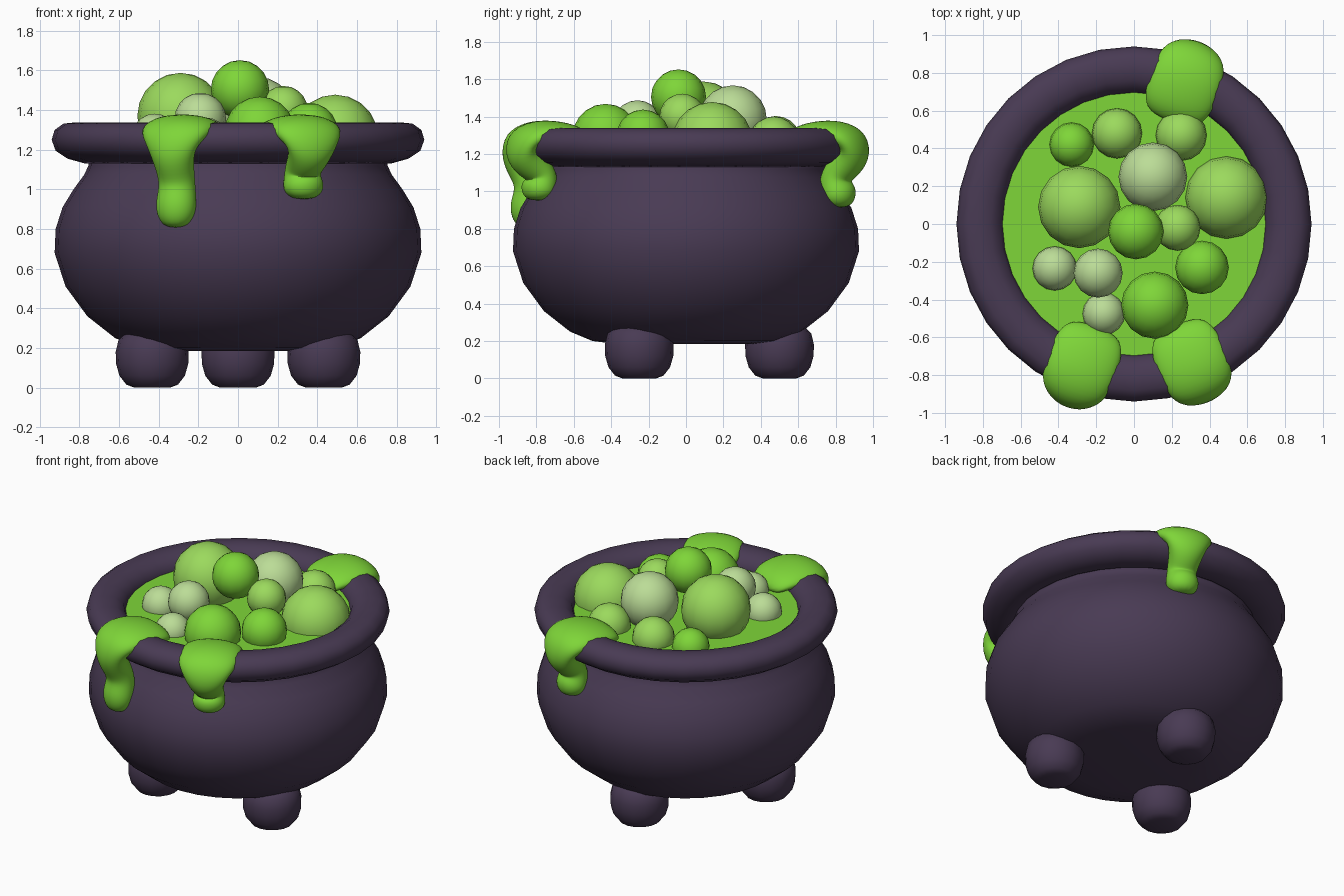
import bpy, bmesh, math
from mathutils import Vector

cube = bpy.data.objects.get("Cube")
if cube:
    bpy.data.objects.remove(cube, do_unlink=True)


def material(name, rgb):
    m = bpy.data.materials.new(name)
    m.use_nodes = True
    m.diffuse_color = (*rgb, 1)
    bsdf = next(n for n in m.node_tree.nodes if n.type == 'BSDF_PRINCIPLED')
    bsdf.inputs["Base Color"].default_value = (*rgb, 1)
    bsdf.inputs["Roughness"].default_value = 0.6
    return m


IRON = material("dark purple iron", (0.066, 0.043, 0.088))
SLIME = material("slime green", (0.21, 0.67, 0.04))
LIGHT = material("light green", (0.33, 0.70, 0.11))
PALE = material("pale green", (0.50, 0.72, 0.31))


def finish(name, bm, mat, smooth=True):
    bmesh.ops.recalc_face_normals(bm, faces=bm.faces)
    mesh = bpy.data.meshes.new(name)
    bm.to_mesh(mesh)
    bm.free()
    for p in mesh.polygons:
        p.use_smooth = smooth
    mesh.materials.append(mat)
    obj = bpy.data.objects.new(name, mesh)
    bpy.context.collection.objects.link(obj)
    return obj


def loft(bm, rings, closed=False):
    """Bridge rings of points; cap the two ends unless the loop is closed."""
    rows = [[bm.verts.new(p) for p in ring] for ring in rings]
    n = len(rows[0])
    pairs = list(zip(rows, rows[1:]))
    if closed:
        pairs.append((rows[-1], rows[0]))
    for a, b in pairs:
        for i in range(n):
            j = (i + 1) % n
            bm.faces.new((a[i], a[j], b[j], b[i]))
    if not closed:
        bm.faces.new(rows[0])
        bm.faces.new(rows[-1])


def lathe(name, profile, mat, sides=32, centre=(0, 0), closed=False):
    bm = bmesh.new()
    angles = [2 * math.pi * i / sides for i in range(sides)]
    loft(bm, [[(centre[0] + r * math.cos(a), centre[1] + r * math.sin(a), z)
               for a in angles] for r, z in profile], closed)
    return finish(name, bm, mat)


# Pot body and rolled rim
lathe("pot_body", [(0.38, 0.185), (0.5, 0.2), (0.62, 0.25), (0.76, 0.36),
                   (0.87, 0.51), (0.925, 0.68), (0.92, 0.8), (0.885, 0.91),
                   (0.83, 1.0), (0.775, 1.075), (0.755, 1.12), (0.755, 1.18)], IRON)
lathe("pot_rim", [(0.69, 1.23), (0.71, 1.29), (0.76, 1.328), (0.82, 1.338),
                  (0.88, 1.332), (0.925, 1.3), (0.94, 1.25), (0.92, 1.195),
                  (0.86, 1.155), (0.77, 1.13), (0.71, 1.165)], IRON, closed=True)

# Three stubby rounded feet
for i in range(3):
    a = math.radians(90 + 120 * i)
    lathe(f"foot_{i + 1}", [(0.09, 0), (0.13, 0.015), (0.165, 0.06), (0.182, 0.12),
                            (0.184, 0.18), (0.17, 0.24), (0.13, 0.28), (0.06, 0.3)],
          IRON, sides=16, centre=(0.5 * math.cos(a), 0.5 * math.sin(a)))

# Liquid surface
bm = bmesh.new()
bmesh.ops.create_circle(bm, cap_ends=True, segments=32, radius=0.7)
bmesh.ops.translate(bm, verts=bm.verts, vec=(0, 0, 1.25))
finish("liquid", bm, SLIME, smooth=False)

# Bubbles: x, y, z, radius
bubbles = {
    SLIME: [(0.01, -0.04, 1.505, 0.147), (0.11, -0.43, 1.29, 0.178),
            (0.36, -0.23, 1.295, 0.142), (-0.33, 0.42, 1.25, 0.117)],
    LIGHT: [(-0.29, 0.09, 1.37, 0.218), (0.49, 0.14, 1.26, 0.218),
            (0.23, -0.02, 1.4, 0.122), (-0.09, 0.48, 1.27, 0.133),
            (0.25, 0.47, 1.265, 0.135)],
    PALE: [(0.1, 0.25, 1.385, 0.182), (-0.42, -0.235, 1.265, 0.117),
           (-0.19, -0.26, 1.357, 0.13), (-0.16, -0.475, 1.25, 0.112)],
}
for mat, spots in bubbles.items():
    for i, (x, y, z, r) in enumerate(spots):
        bm = bmesh.new()
        bmesh.ops.create_uvsphere(bm, u_segments=16, v_segments=10, radius=r)
        bmesh.ops.translate(bm, verts=bm.verts, vec=(x, y, z))
        finish(f"{mat.name.replace(' ', '_')}_bubble_{i + 1}", bm, mat)

# Slime spilling over the rim: distance from axis, height, half width, half thickness
SPILL = [(0.58, 1.25, 0.12, 0.03), (0.64, 1.29, 0.18, 0.06), (0.74, 1.31, 0.2, 0.07),
         (0.86, 1.31, 0.2, 0.078), (0.95, 1.27, 0.175, 0.085), (0.965, 1.19, 0.12, 0.09),
         (0.91, 1.1, 0.1, 0.09), (0.88, 1.02, 0.095, 0.09), (0.9, 0.93, 0.11, 0.1),
         (0.905, 0.86, 0.1, 0.09), (0.905, 0.805, 0.055, 0.05)]


def spill(name, x, y, length, sides=12):
    out = Vector((x, y, 0)).normalized()
    side = Vector((-out.y, out.x, 0))
    path = []
    for r, z, w, t in SPILL:
        if z < 1.15:  # shorten the hanging tail and keep it on the wall
            z = 1.15 - (1.15 - z) * length
            r -= (1 - length) * 0.11
        path.append((out * r + Vector((0, 0, z)), w, t))
    rings = []
    for i, (p, w, t) in enumerate(path):
        along = path[min(i + 1, len(path) - 1)][0] - path[max(i - 1, 0)][0]
        normal = side.cross(along).normalized()
        angles = [2 * math.pi * k / sides for k in range(sides)]
        rings.append([p + side * w * math.cos(a) + normal * t * math.sin(a) for a in angles])
    bm = bmesh.new()
    loft(bm, rings)
    obj = finish(name, bm, SLIME)
    sub = obj.modifiers.new("soften", 'SUBSURF')
    sub.levels = sub.render_levels = 2


spill("front_right_spill", -0.37, -1, 1.0)
spill("front_left_spill", 0.42, -1, 0.58)
spill("back_spill", 0.36, 1, 0.69)
